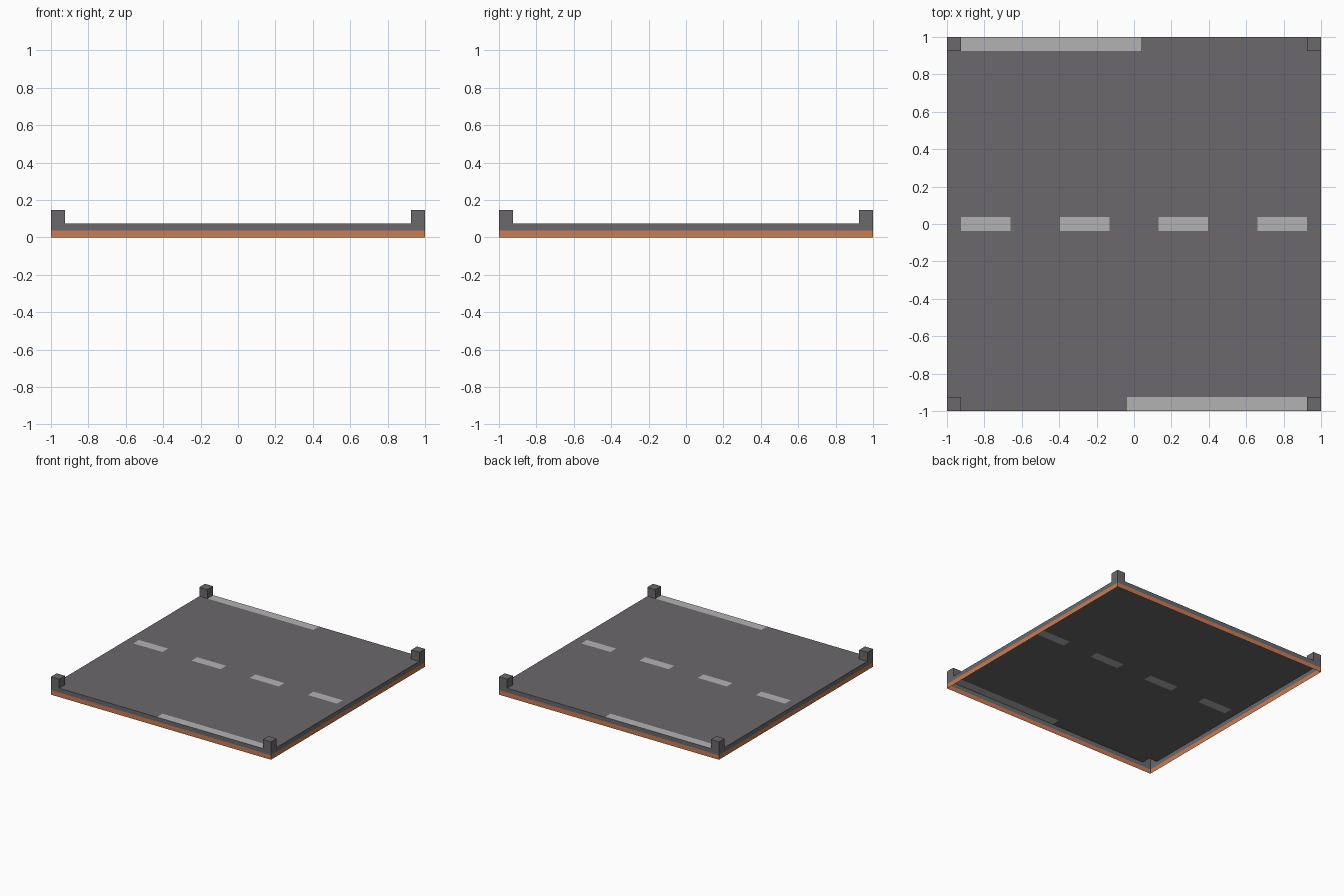
import bpy, bmesh

if "Cube" in bpy.data.objects:
    bpy.data.objects.remove(bpy.data.objects["Cube"])

E = 0.926       # inner edge of the kerb band
W = 0.037       # half width of a lane marking
BASE, ROAD, POST = 0.037, 0.073, 0.147


def material(name, rgb):
    m = bpy.data.materials.new(name)
    m.diffuse_color = (*rgb, 1)
    m.use_nodes = True
    m.node_tree.nodes["Principled BSDF"].inputs["Base Color"].default_value = m.diffuse_color
    return m


asphalt = material("asphalt", (0.145, 0.14, 0.148))
paint = material("paint", (0.45, 0.45, 0.45))
clay = material("clay", (0.60, 0.20, 0.09))


def build(name, quads, mat):
    """Make one object from a list of four-cornered faces."""
    bm = bmesh.new()
    for q in quads:
        bm.faces.new([bm.verts.new(p) for p in q])
    bmesh.ops.remove_doubles(bm, verts=bm.verts, dist=1e-5)
    me = bpy.data.meshes.new(name)
    bm.to_mesh(me)
    bm.free()
    me.materials.append(mat)
    ob = bpy.data.objects.new(name, me)
    bpy.context.collection.objects.link(ob)


def flat(x0, x1, y0, y1, z):
    return [(x0, y0, z), (x1, y0, z), (x1, y1, z), (x0, y1, z)]


def walls(x0, x1, y0, y1, z0, z1):
    low, high = flat(x0, x1, y0, y1, z0), flat(x0, x1, y0, y1, z1)
    return [[low[i], low[(i + 1) % 4], high[(i + 1) % 4], high[i]] for i in range(4)]


# Open-bottomed rim: clay foundation and asphalt side above it
build("foundation_rim", walls(-1, 1, -1, 1, 0, BASE), clay)
build("road_side", walls(-1, 1, -1, 1, BASE, ROAD), asphalt)

# Road surface with inlaid markings, open under the corner posts
dash = 2 * E / 7
xs = sorted([-1, 1, -W, W] + [-E + i * dash for i in range(8)])
ys = [-1, -E, -W, W, E, 1]
road, centre, edges = [], [], []
for x0, x1 in zip(xs, xs[1:]):
    for y0, y1 in zip(ys, ys[1:]):
        x, y = (x0 + x1) / 2, (y0 + y1) / 2
        outer = abs(y) > E
        if outer and abs(x) > E:
            continue
        if abs(y) < W and abs(x) < E and int((x + E) / dash) % 2 == 0:
            target = centre
        elif outer and x * (1 if y < 0 else -1) > -W:
            target = edges
        else:
            target = road
        target.append(flat(x0, x1, y0, y1, ROAD))
build("road_surface", road, asphalt)
build("centre_dashes", centre, paint)
build("edge_lines", edges, paint)

# Corner posts, open below
for sx, side in ((-1, "left"), (1, "right")):
    for sy, end in ((-1, "front"), (1, "back")):
        x0, x1 = sorted((sx * E, sx))
        y0, y1 = sorted((sy * E, sy))
        build(f"corner_post_{end}_{side}",
              walls(x0, x1, y0, y1, ROAD, POST) + [flat(x0, x1, y0, y1, POST)], asphalt)
